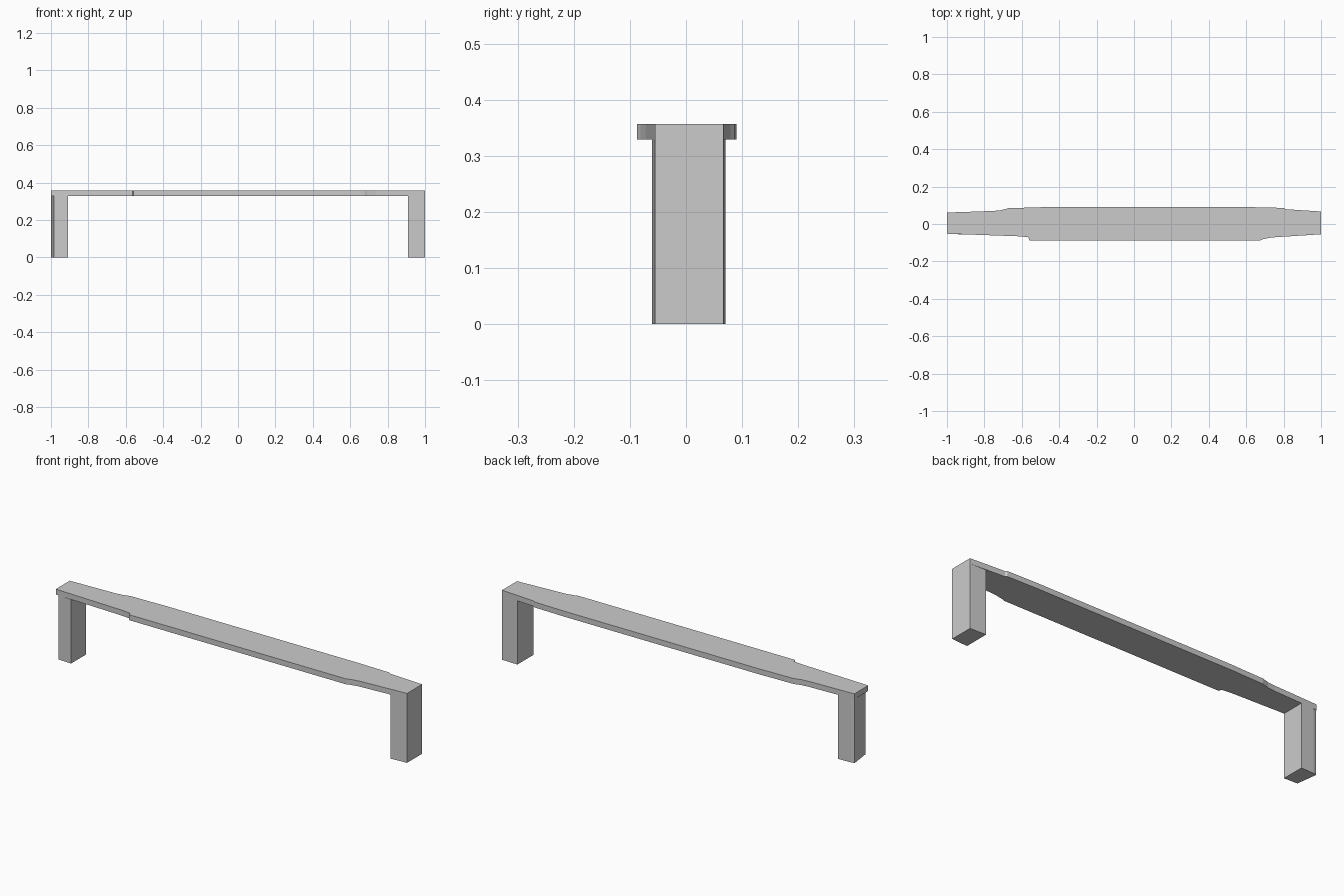
import bpy
import bmesh

if "Cube" in bpy.data.objects:
    bpy.data.objects.remove(bpy.data.objects["Cube"])

SLAB_BOTTOM, SLAB_TOP = 0.329, 0.357


def extrude_outline(name, outline, z0, z1):
    """Solid prism from a counter-clockwise plan outline."""
    bm = bmesh.new()
    face = bm.faces.new([bm.verts.new((x, y, z0)) for x, y in outline])
    ext = bmesh.ops.extrude_face_region(bm, geom=[face], use_keep_orig=True)
    verts = [g for g in ext["geom"] if isinstance(g, bmesh.types.BMVert)]
    bmesh.ops.translate(bm, verts=verts, vec=(0, 0, z1 - z0))
    bmesh.ops.recalc_face_normals(bm, faces=bm.faces)
    mesh = bpy.data.meshes.new(name)
    bm.to_mesh(mesh)
    bm.free()
    obj = bpy.data.objects.new(name, mesh)
    bpy.context.collection.objects.link(obj)
    return obj


# Top plank: widened middle with uneven shoulders
front_edge = [(-1, -0.052), (-0.61, -0.066), (-0.565, -0.071), (-0.56, -0.087),
              (0.675, -0.087), (0.69, -0.081), (0.735, -0.072), (1, -0.055)]
back_edge = [(1, 0.067), (0.81, 0.079), (0.80, 0.086), (0.63, 0.09),
             (-0.49, 0.09), (-0.54, 0.088), (-0.67, 0.085), (-0.71, 0.074),
             (-0.75, 0.07), (-1, 0.061)]
extrude_outline("top_plank", front_edge + back_edge, SLAB_BOTTOM, SLAB_TOP)

# Legs: follow the plank taper; the left one has a slanted outer face
extrude_outline("right_leg",
                [(0.91, -0.061), (1, -0.055), (1, 0.067), (0.91, 0.07)],
                0, SLAB_BOTTOM)
extrude_outline("left_leg",
                [(-0.985, -0.053), (-0.91, -0.056), (-0.91, 0.064),
                 (-0.98, 0.062), (-1, 0.058)],
                0, SLAB_BOTTOM)
